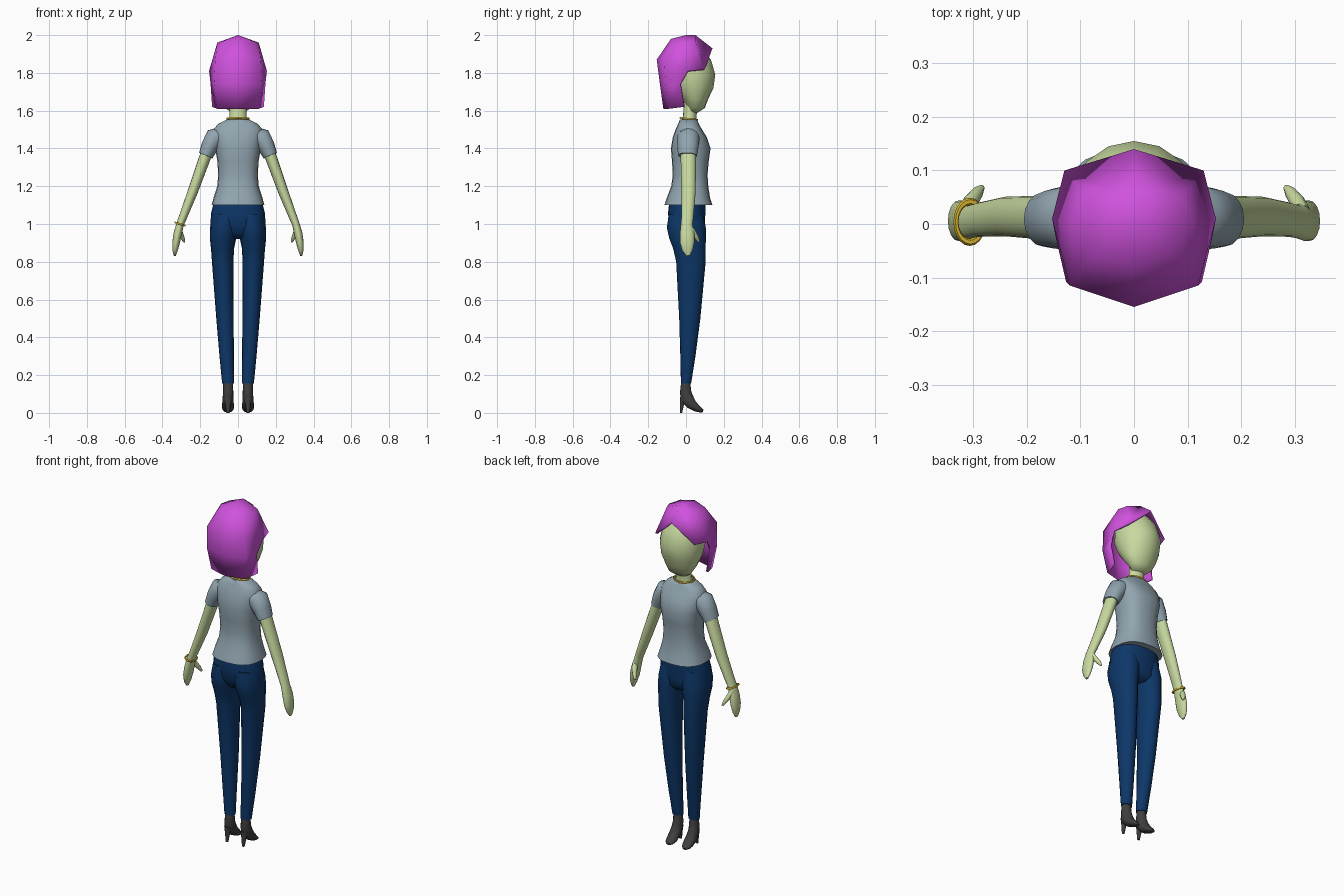
import bpy, bmesh, math
from mathutils import Vector


def material(name, rgb):
    m = bpy.data.materials.new(name)
    m.diffuse_color = (*rgb, 1)
    return m


HAIR = material("magenta hair", (0.63, 0.085, 0.73))
SKIN = material("pale green skin", (0.58, 0.70, 0.35))
SHIRT = material("grey blue cloth", (0.285, 0.375, 0.43))
DENIM = material("navy denim", (0.004, 0.038, 0.14))
LEATHER = material("dark leather", (0.052, 0.05, 0.05))
GOLD = material("gold", (0.72, 0.48, 0.03))


def finish(bm, name, mat, angle=60):
    bmesh.ops.recalc_face_normals(bm, faces=bm.faces)
    mesh = bpy.data.meshes.new(name)
    bm.to_mesh(mesh)
    bm.free()
    mesh.materials.append(mat)
    ob = bpy.data.objects.new(name, mesh)
    bpy.context.collection.objects.link(ob)
    bpy.ops.object.select_all(action='DESELECT')
    bpy.context.view_layer.objects.active = ob
    ob.select_set(True)
    bpy.ops.object.shade_smooth_by_angle(angle=math.radians(angle))
    return ob


def loft(name, mat, rings, n=16, power=2.0, flat=False, side=1):
    """Skin a row of oval rings (x, y, z, width radius, depth radius)."""
    bm = bmesh.new()
    centres = [Vector(r[:3]) for r in rings]
    loops = []
    for i, r in enumerate(rings):
        t = centres[min(i + 1, len(rings) - 1)] - centres[max(i - 1, 0)]
        t = Vector((0, 0, -1)) if flat else t.normalized()
        u = Vector((0, 1, 0)).cross(t).normalized()
        v = t.cross(u)
        loop = []
        for k in range(n):
            a = 2 * math.pi * k / n
            c, s = math.cos(a), math.sin(a)
            p = (centres[i]
                 + u * r[3] * math.copysign(abs(c) ** (2 / power), c)
                 + v * r[4] * math.copysign(abs(s) ** (2 / power), s))
            loop.append(bm.verts.new((p.x * side, p.y, p.z)))
        loops.append(loop)
    for a, b in zip(loops, loops[1:]):
        for k in range(n):
            j = (k + 1) % n
            bm.faces.new((a[k], a[j], b[j], b[k]))
    bm.faces.new(loops[0])
    bm.faces.new(loops[-1])
    return finish(bm, name, mat)


def band(name, loc, rx, ry, tilt=(0, 0, 0)):
    bpy.ops.mesh.primitive_torus_add(location=loc, rotation=tilt, major_radius=rx,
                                     minor_radius=0.005, major_segments=20,
                                     minor_segments=6)
    ob = bpy.context.object
    ob.name = name
    ob.scale = (1, ry / rx, 1)
    ob.data.materials.append(GOLD)
    bpy.ops.object.shade_smooth_by_angle(angle=math.radians(60))


# Head and neck
loft("head", SKIN, [
    (0, 0.035, 1.59, 0.035, 0.028), (0, 0.055, 1.615, 0.068, 0.045),
    (0, 0.047, 1.66, 0.095, 0.07), (0, 0.038, 1.72, 0.115, 0.107),
    (0, 0.028, 1.79, 0.124, 0.127), (0, 0.015, 1.87, 0.115, 0.117),
    (0, 0.0, 1.93, 0.08, 0.085), (0, 0.0, 1.965, 0.03, 0.04)], flat=True)
loft("neck", SKIN, [
    (0, 0.015, 1.53, 0.055, 0.042), (0, 0.02, 1.57, 0.045, 0.036),
    (0, 0.025, 1.64, 0.045, 0.036)], flat=True)
band("necklace", (0, 0.015, 1.557), 0.058, 0.046, (-0.1, 0, 0))

# Bob haircut: columns from the front parting round to the back
columns = [
    [(0, 0.05, 2.0), (0, 0.14, 1.93)],
    [(0.09, 0.05, 1.965), (0.13, 0.10, 1.82)],
    [(0.11, 0.0, 1.96), (0.153, 0.01, 1.81), (0.145, -0.03, 1.74), (0.137, -0.01, 1.62)],
    [(0.08, -0.06, 1.968), (0.12, -0.115, 1.87), (0.127, -0.108, 1.74), (0.11, -0.09, 1.61)],
    [(0, -0.08, 1.98), (0, -0.155, 1.87), (0, -0.138, 1.74), (0, -0.12, 1.61)],
]
bm = bmesh.new()
for s in (1, -1):
    grid = [[bm.verts.new((s * x, y, z)) for x, y, z in col] for col in columns]
    crown = bm.verts.new((0, 0, 2.0))
    for a, b in zip(grid, grid[1:]):
        bm.faces.new((crown, a[0], b[0]))
        for k in range(min(len(a), len(b)) - 1):
            bm.faces.new((a[k], a[k + 1], b[k + 1], b[k]))
bmesh.ops.remove_doubles(bm, verts=bm.verts, dist=0.0005)
hair = finish(bm, "hair", HAIR, 70)
solid = hair.modifiers.new("thickness", 'SOLIDIFY')
solid.thickness = 0.012
solid.offset = -1

# Shirt body
loft("shirt", SHIRT, [
    (0, 0.013, 1.10, 0.14, 0.127), (0, 0.013, 1.14, 0.129, 0.114),
    (0, 0.020, 1.20, 0.110, 0.098), (0, 0.022, 1.26, 0.105, 0.092),
    (0, 0.023, 1.33, 0.109, 0.097), (0, 0.025, 1.40, 0.120, 0.105),
    (0, 0.020, 1.46, 0.130, 0.090), (0, 0.015, 1.50, 0.130, 0.070),
    (0, 0.013, 1.53, 0.105, 0.055), (0, 0.013, 1.553, 0.06, 0.045)],
    n=20, power=2.5, flat=True)

# Hips
loft("hips", DENIM, [
    (0, 0.008, 1.13, 0.124, 0.095), (0, 0.004, 1.06, 0.142, 0.099),
    (0, 0.004, 0.99, 0.147, 0.094), (0, 0.012, 0.95, 0.143, 0.082),
    (0, 0.015, 0.92, 0.08, 0.055)], n=20, power=2.3, flat=True)

# Limbs, mirrored left and right
for s, tag in ((1, "right"), (-1, "left")):
    loft(tag + "_sleeve", SHIRT, [
        (0.085, 0.014, 1.47, 0.045, 0.05), (0.122, 0.012, 1.455, 0.056, 0.06),
        (0.15, 0.010, 1.41, 0.046, 0.056), (0.171, 0.008, 1.362, 0.038, 0.05)], side=s)
    loft(tag + "_arm", SKIN, [
        (0.15, 0.012, 1.42, 0.03, 0.04), (0.172, 0.012, 1.36, 0.031, 0.041),
        (0.24, 0.014, 1.17, 0.027, 0.037), (0.29, 0.008, 1.04, 0.022, 0.032),
        (0.306, 0.004, 1.0, 0.020, 0.031), (0.319, 0.006, 0.95, 0.022, 0.038),
        (0.328, 0.006, 0.90, 0.020, 0.038), (0.333, 0.008, 0.86, 0.014, 0.028),
        (0.335, 0.01, 0.832, 0.006, 0.010)], side=s)
    loft(tag + "_thumb", SKIN, [
        (0.315, 0.022, 0.98, 0.014, 0.016), (0.305, 0.042, 0.95, 0.014, 0.015),
        (0.293, 0.058, 0.925, 0.011, 0.012), (0.284, 0.068, 0.905, 0.005, 0.006)],
        n=10, side=s)
    loft(tag + "_trouser_leg", DENIM, [
        (0.070, 0.000, 1.05, 0.066, 0.092), (0.075, 0.002, 0.98, 0.073, 0.103),
        (0.079, 0.008, 0.925, 0.070, 0.097), (0.082, 0.018, 0.87, 0.061, 0.086),
        (0.081, 0.026, 0.80, 0.057, 0.078), (0.069, 0.020, 0.50, 0.046, 0.056),
        (0.060, 0.010, 0.30, 0.038, 0.040), (0.052, 0.000, 0.155, 0.032, 0.027)],
        flat=True, side=s)
    # High-heeled shoes
    loft(tag + "_shoe", LEATHER, [
        (0.052, -0.002, 0.165, 0.026, 0.024), (0.052, -0.002, 0.11, 0.027, 0.031),
        (0.053, 0.006, 0.075, 0.029, 0.036), (0.053, 0.030, 0.045, 0.031, 0.028),
        (0.053, 0.058, 0.024, 0.031, 0.020), (0.053, 0.078, 0.014, 0.025, 0.013),
        (0.053, 0.090, 0.009, 0.012, 0.007)], n=14, side=s)
    loft(tag + "_heel", LEATHER, [
        (0.053, -0.012, 0.085, 0.024, 0.022), (0.053, -0.021, 0.05, 0.015, 0.012),
        (0.053, -0.026, 0.0, 0.008, 0.006)], n=10, flat=True, side=s)

band("bracelet", (-0.307, 0.004, 1.0), 0.027, 0.038, (0, math.radians(18), 0))
